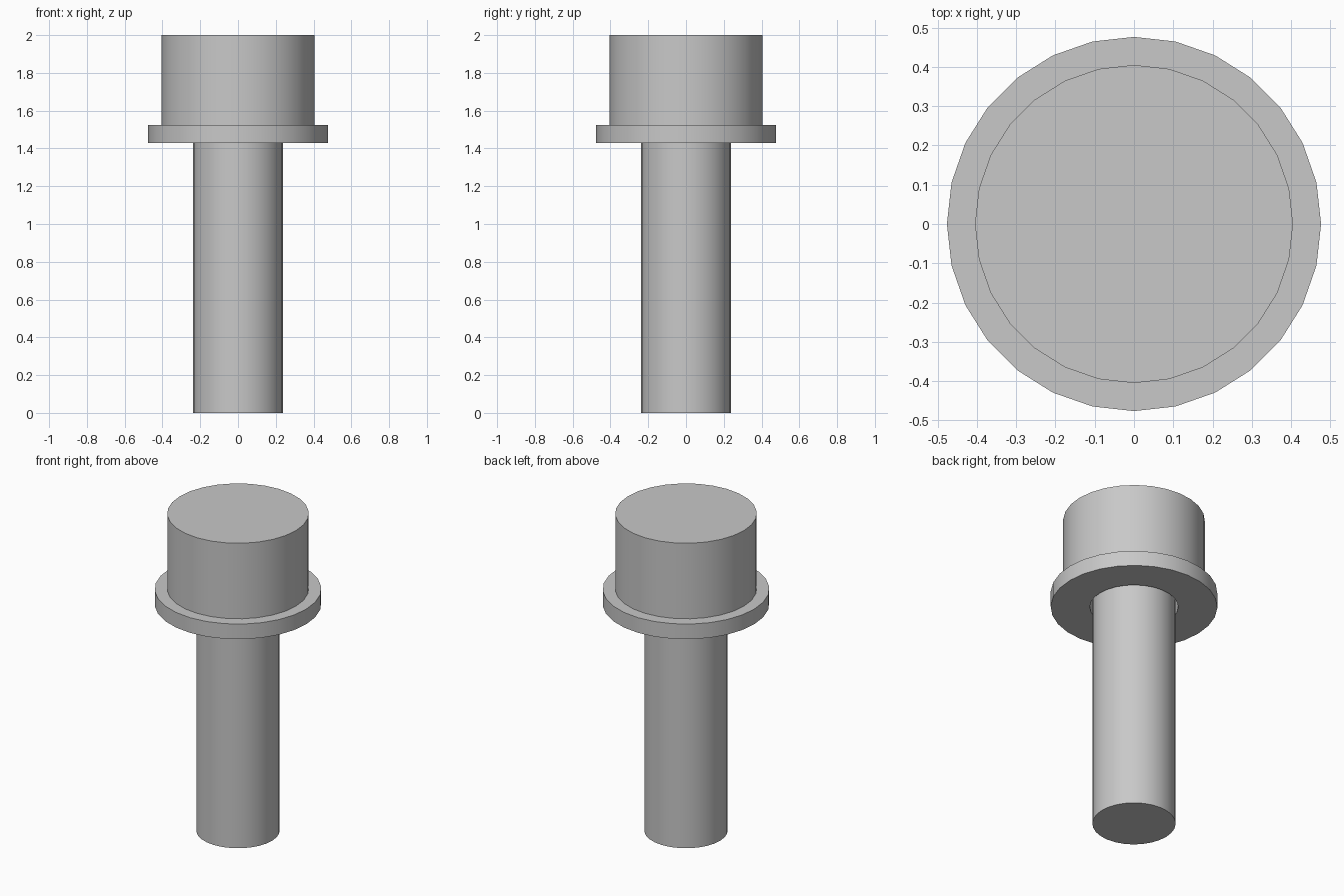
import bpy
import math

cube = bpy.data.objects.get("Cube")
if cube:
    bpy.data.objects.remove(cube, do_unlink=True)

SEGMENTS = 28
UNIT = 2 / 21          # whole bolt is 21 units tall

steel = bpy.data.materials.new("light grey steel")
steel.use_nodes = True
GREY = (0.58, 0.58, 0.58, 1)
steel.diffuse_color = GREY
steel.node_tree.nodes["Principled BSDF"].inputs["Base Color"].default_value = GREY


def finish(obj, name):
    obj.name = name
    obj.data.materials.clear()
    obj.data.materials.append(steel)
    bpy.ops.object.select_all(action='DESELECT')
    obj.select_set(True)
    bpy.context.view_layer.objects.active = obj
    bpy.ops.object.shade_smooth_by_angle(angle=math.radians(30))


def cylinder(name, radius, bottom, top):
    bpy.ops.mesh.primitive_cylinder_add(
        vertices=SEGMENTS, radius=radius * UNIT, depth=(top - bottom) * UNIT,
        location=(0, 0, (top + bottom) / 2 * UNIT))
    finish(bpy.context.object, name)


def ring(name, inner, outer, bottom, top):
    # Rectangular section swept around the z axis
    section = [(inner, bottom), (outer, bottom), (outer, top), (inner, top)]
    verts, faces = [], []
    for i in range(SEGMENTS):
        a = math.tau * i / SEGMENTS + math.pi / 2
        verts += [(r * math.cos(a) * UNIT, r * math.sin(a) * UNIT, z * UNIT)
                  for r, z in section]
        j = (i + 1) % SEGMENTS
        for k in range(4):
            m = (k + 1) % 4
            faces.append((i * 4 + k, j * 4 + k, j * 4 + m, i * 4 + m))
    mesh = bpy.data.meshes.new(name)
    mesh.from_pydata(verts, [], faces)
    obj = bpy.data.objects.new(name, mesh)
    bpy.context.collection.objects.link(obj)
    finish(obj, name)


# Shaft passes through the loose washer up to the head
cylinder("shaft", 2.5, 0, 16)
cylinder("head", 4.25, 16, 21)
ring("washer", 2.65, 5, 15, 16)
